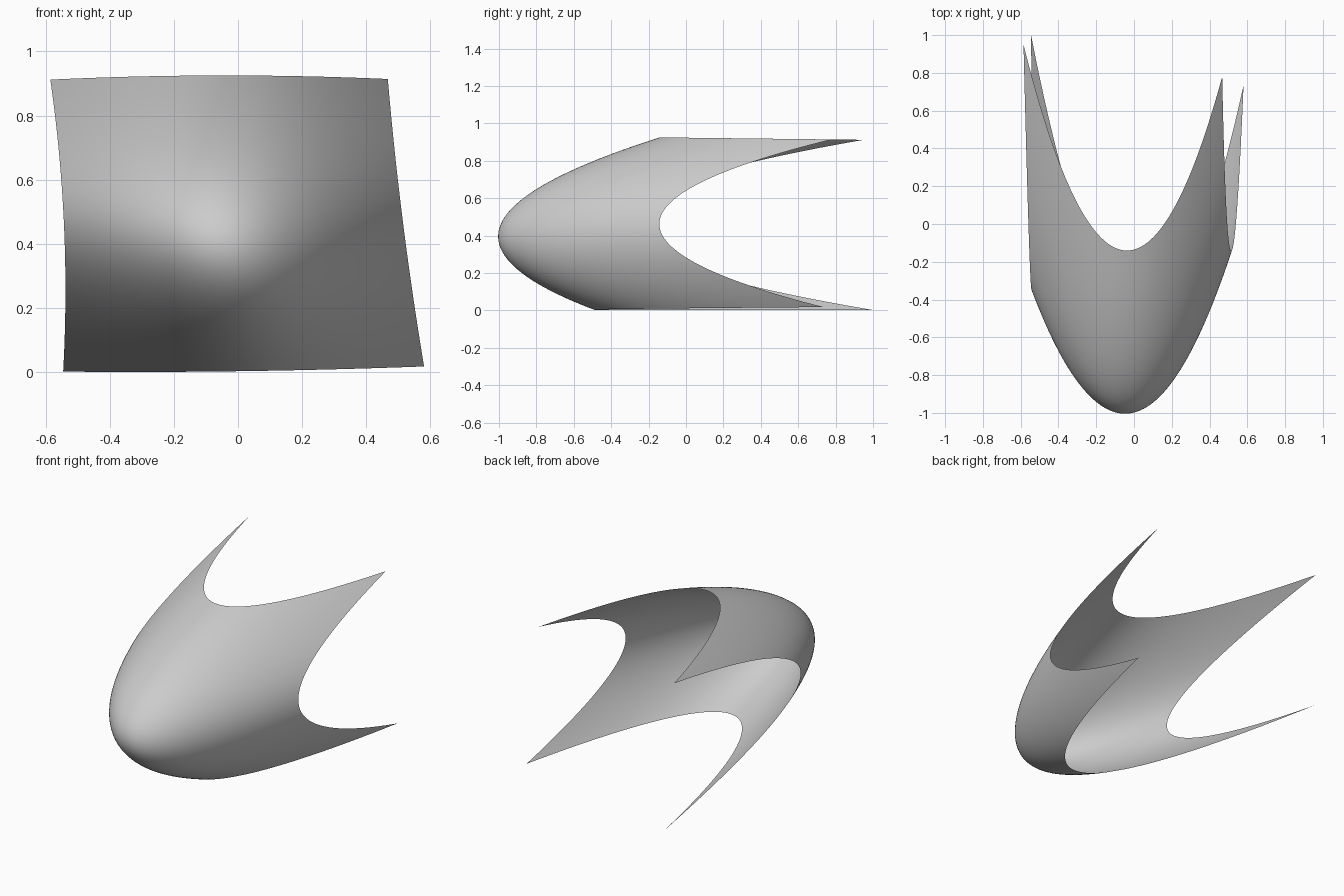
import bpy, bmesh
from mathutils import Vector

if "Cube" in bpy.data.objects:
    bpy.data.objects.remove(bpy.data.objects["Cube"])

N = 64


def curve(p0, pm, p1, node, t):
    """Quadratic through three points at parameters 0, node and 1."""
    a = (t - node) * (t - 1) / node
    b = t * (t - 1) / (node * (node - 1))
    c = t * (t - node) / (1 - node)
    return Vector(p0) * a + Vector(pm) * b + Vector(p1) * c


# Three guiding curves, left to right: bottom edge, bulging middle, top edge
def bottom(u):
    return curve((-.545, 1.0, .002), (.06, -.49, .004), (.58, .735, .018), .54, u)


def middle(u):
    return curve((-.541, -.34, .425), (-.05, -1.0, .432), (.512, -.14, .485), .471, u)


def top(u):
    return curve((-.585, .95, .912), (-.05, -.14, .925), (.467, .78, .914), .509, u)


# Curved sheet swept through the guides
bm = bmesh.new()
grid = []
for j in range(N + 1):
    row = []
    for i in range(N + 1):
        u, v = i / N, j / N
        node = .465 + .055 * u * u
        row.append(bm.verts.new(curve(bottom(u), middle(u), top(u), node, v)))
    grid.append(row)
for j in range(N):
    for i in range(N):
        f = bm.faces.new((grid[j][i], grid[j][i + 1], grid[j + 1][i + 1], grid[j + 1][i]))
        f.smooth = True

mesh = bpy.data.meshes.new("curved_sheet")
bm.to_mesh(mesh)
bm.free()
sheet = bpy.data.objects.new("curved_sheet", mesh)
bpy.context.collection.objects.link(sheet)
